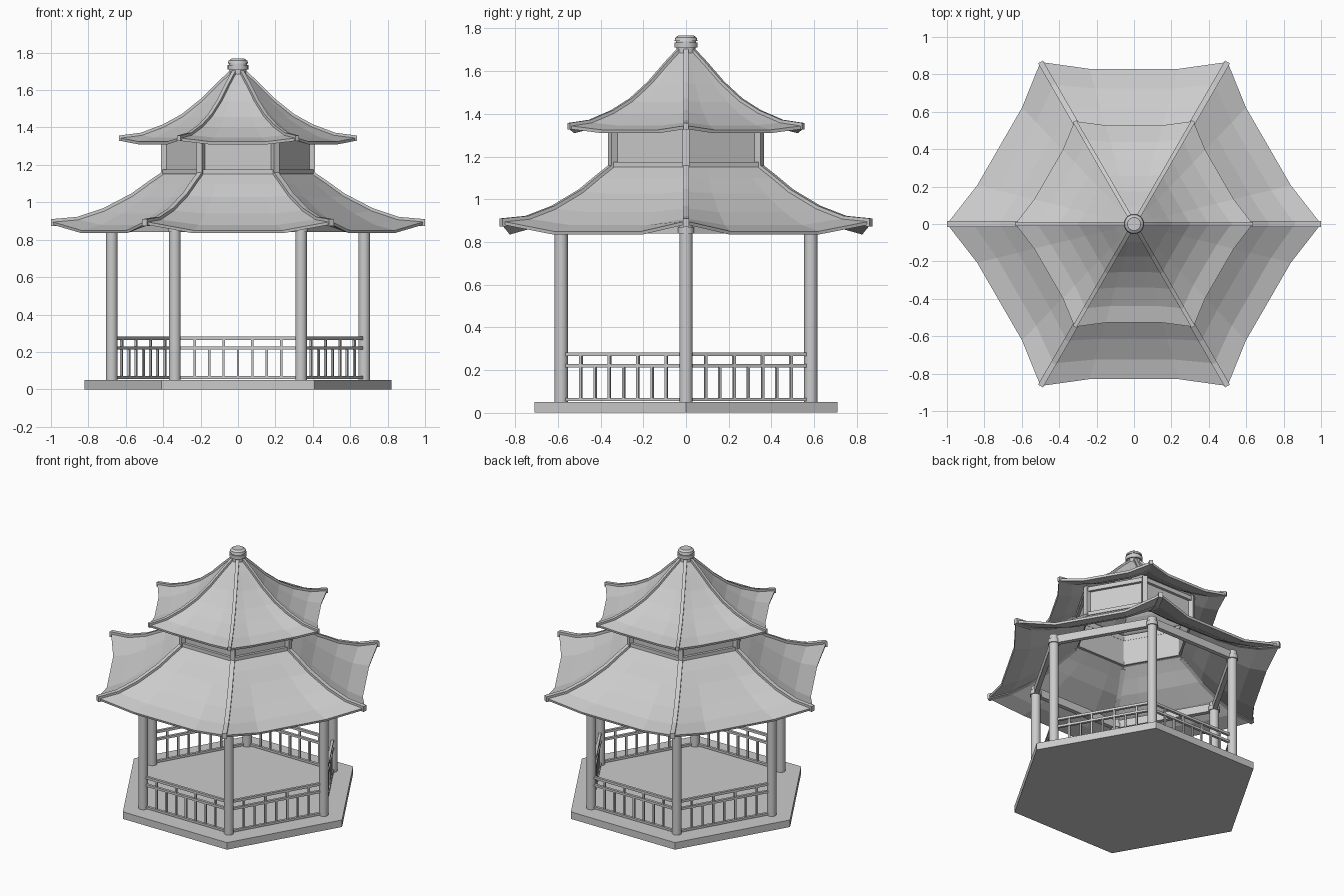
import bpy, bmesh
from math import cos, sin, pi, radians
from mathutils import Vector, Matrix

cube = bpy.data.objects.get("Cube")
if cube:
    bpy.data.objects.remove(cube, do_unlink=True)

grey = bpy.data.materials.new("plain_grey")
grey.use_nodes = True
grey.diffuse_color = (0.6, 0.6, 0.6, 1)
grey.node_tree.nodes["Principled BSDF"].inputs["Base Color"].default_value = (0.6, 0.6, 0.6, 1)


def corner(k, r, z=0.0):
    return Vector((r * cos(k * pi / 3), r * sin(k * pi / 3), z))


def finish(name, bm, smooth=False):
    bmesh.ops.recalc_face_normals(bm, faces=bm.faces)
    mesh = bpy.data.meshes.new(name)
    bm.to_mesh(mesh)
    bm.free()
    mesh.materials.append(grey)
    ob = bpy.data.objects.new(name, mesh)
    bpy.context.collection.objects.link(ob)
    if smooth:
        bpy.ops.object.select_all(action="DESELECT")
        ob.select_set(True)
        bpy.context.view_layer.objects.active = ob
        bpy.ops.object.shade_smooth_by_angle(angle=radians(35))
    return ob


def add_box(bm, center, size, angle=0.0):
    m = Matrix.Translation(center) @ Matrix.Rotation(angle, 4, "Z") @ Matrix.Diagonal((*size, 1))
    bmesh.ops.create_cube(bm, size=1, matrix=m)


def add_cylinder(bm, x, y, z0, z1, r, sides=20, r2=None):
    bmesh.ops.create_cone(bm, cap_ends=True, segments=sides, radius1=r, radius2=r2 or r,
                          depth=z1 - z0, matrix=Matrix.Translation((x, y, (z0 + z1) / 2)))


def side_box(bm, k, r, along, z0, z1, length, depth):
    """Box lying along side k of a hexagon of circumradius r."""
    a = (k + 0.5) * pi / 3
    n, t = Vector((cos(a), sin(a), 0)), Vector((-sin(a), cos(a), 0))
    c = n * r * cos(pi / 6) + t * along + Vector((0, 0, (z0 + z1) / 2))
    add_box(bm, c, (depth, length, z1 - z0), a)


def roof(name, profile, inset, drop):
    """Six sagging panels swept down a curved ridge profile."""
    bm = bmesh.new()
    rings = []
    for i, (r, z) in enumerate(profile):
        f = (i / (len(profile) - 1)) ** 2
        ring = []
        for k in range(6):
            a, b = corner(k, r, z), corner(k + 1, r, z)
            for t in (0, 0.25, 0.75):
                p = a.lerp(b, t)
                if t:
                    p = Vector((p.x * (1 - inset * f), p.y * (1 - inset * f), z - drop * f))
                ring.append(bm.verts.new(p))
        rings.append(ring)
    for up, low in zip(rings, rings[1:]):
        for j in range(len(up)):
            n = (j + 1) % len(up)
            bm.faces.new((up[j], low[j], low[n], up[n]))
    ob = finish(name, bm)
    if ob.data.polygons[0].normal.z < 0:
        ob.data.flip_normals()
    shell = ob.modifiers.new("thickness", "SOLIDIFY")
    shell.thickness = 0.016
    shell.offset = -1


def ridges(name, profile, width, above, below):
    """Square bars following the six corners of a roof."""
    bm = bmesh.new()
    for k in range(6):
        side = Vector((-sin(k * pi / 3), cos(k * pi / 3), 0)) * width / 2
        loops = []
        for r, z in profile:
            loops.append([bm.verts.new(corner(k, r, z + h) + s * side)
                          for s, h in ((-1, -below), (1, -below), (1, above), (-1, above))])
        for a, b in zip(loops, loops[1:]):
            for j in range(4):
                n = (j + 1) % 4
                bm.faces.new((a[j], a[n], b[n], b[j]))
        bm.faces.new(loops[0])
        bm.faces.new(loops[-1])
    finish(name, bm)


# Hexagonal platform
bm = bmesh.new()
add_cylinder(bm, 0, 0, 0, 0.05, 0.82, 6)
bmesh.ops.rotate(bm, verts=bm.verts, matrix=Matrix.Rotation(
    -min((v.co.to_2d().angle_signed(Vector((1, 0))) for v in bm.verts), key=abs) * -1, 3, "Z"))
finish("platform", bm)

# Columns with collars
bm = bmesh.new()
for k in range(6):
    p = corner(k, 0.675)
    add_cylinder(bm, p.x, p.y, 0.05, 0.9, 0.031)
    add_cylinder(bm, p.x, p.y, 0.84, 0.87, 0.038)
finish("columns", bm, True)

# Beams joining the columns
bm = bmesh.new()
for k in range(6):
    side_box(bm, k, 0.675, 0, 0.84, 0.895, 0.63, 0.03)
finish("eave_beams", bm)

# Railings on five sides, one side left open as the entrance
bm = bmesh.new()
for k in (0, 1, 2, 4, 5):
    for z0, z1 in ((0.055, 0.07), (0.212, 0.228), (0.265, 0.282)):
        side_box(bm, k, 0.675, 0, z0, z1, 0.63, 0.018)
    for i in range(-3, 4):
        side_box(bm, k, 0.675, i * 0.077, 0.07, 0.212, 0.012, 0.012)
    for i in (-3, -1, 1, 3):
        side_box(bm, k, 0.675, i * 0.077, 0.228, 0.265, 0.014, 0.012)
finish("railings", bm)

# Roofs and their ridges
lower = [(0.40, 1.155), (0.48, 1.10), (0.57, 1.035), (0.72, 0.957), (0.86, 0.91), (1.0, 0.898)]
upper = [(0.03, 1.705), (0.11, 1.63), (0.20, 1.54), (0.30, 1.46), (0.40, 1.405), (0.52, 1.36), (0.635, 1.345)]
roof("lower_roof", lower, 0.042, 0.048)
roof("upper_roof", upper, 0.04, 0.02)
ridges("lower_ridges", lower, 0.03, 0.012, 0.026)
ridges("upper_ridges", upper, 0.022, 0.012, 0.018)

# Upper storey: posts, recessed panels and frame rails
bm = bmesh.new()
for k in range(6):
    p = corner(k, 0.395)
    add_box(bm, p + Vector((0, 0, 1.26)), (0.034, 0.034, 0.22), k * pi / 3)
    side_box(bm, k, 0.385, 0, 1.15, 1.37, 0.385, 0.01)
    side_box(bm, k, 0.395, 0, 1.15, 1.175, 0.395, 0.03)
    side_box(bm, k, 0.395, 0, 1.33, 1.36, 0.395, 0.03)
finish("upper_storey", bm)

# Finial
bm = bmesh.new()
for z0, z1, r0, r1 in ((1.68, 1.71, 0.045, 0.045), (1.71, 1.735, 0.055, 0.055),
                       (1.735, 1.742, 0.048, 0.048), (1.742, 1.757, 0.054, 0.05),
                       (1.757, 1.768, 0.05, 0.035)):
    add_cylinder(bm, 0, 0, z0, z1, r0, 20, r1)
finish("finial", bm, True)
